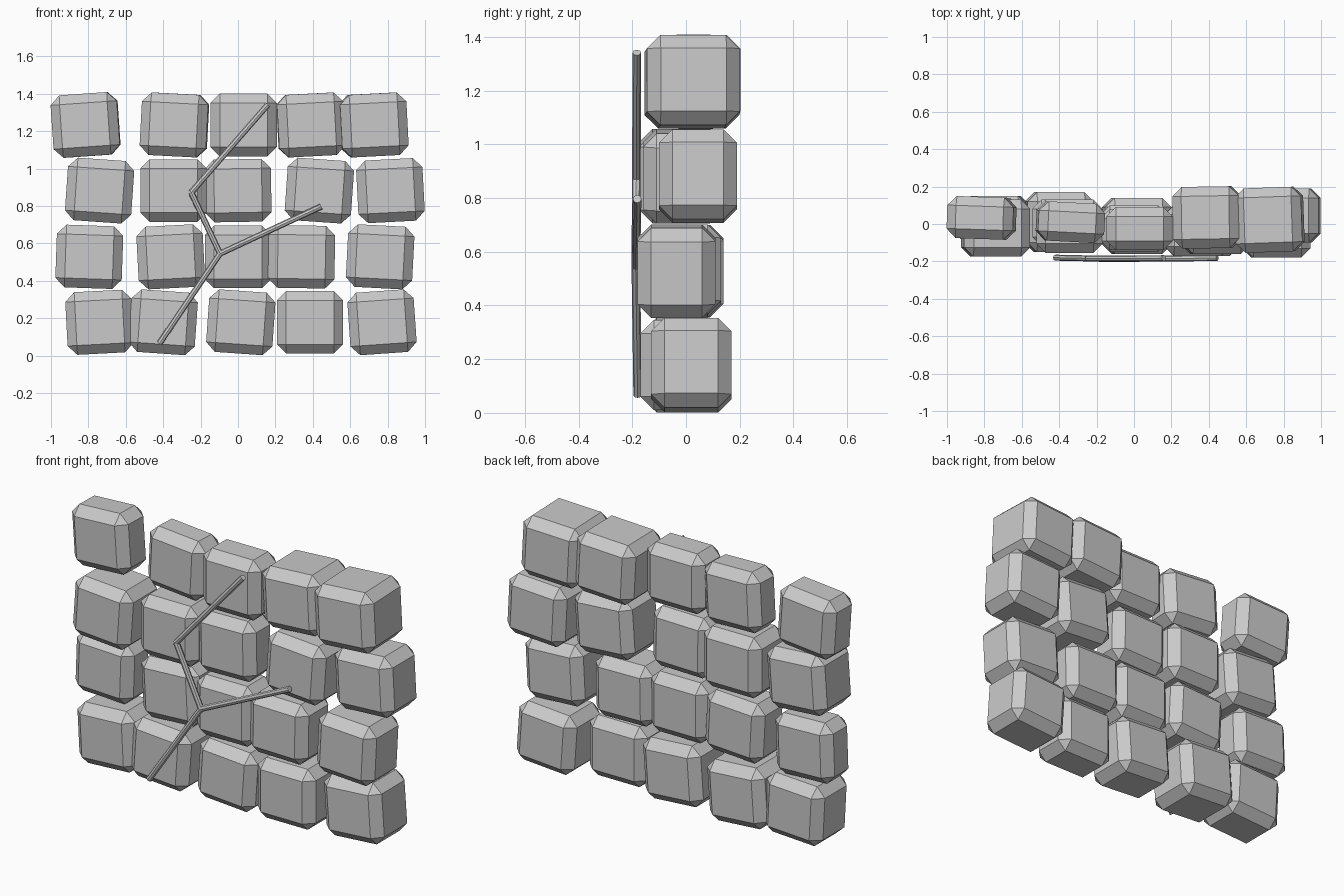
import bpy
import bmesh
from math import radians
from mathutils import Vector

default_cube = bpy.data.objects.get("Cube")
if default_cube:
    bpy.data.objects.remove(default_cube, do_unlink=True)


def make_material(name, colour):
    material = bpy.data.materials.new(name)
    material.use_nodes = True
    material.diffuse_color = colour
    shader = material.node_tree.nodes["Principled BSDF"]
    shader.inputs["Base Color"].default_value = colour
    return material


stone_grey = make_material("stone grey", (0.59, 0.59, 0.59, 1))


def add_object(name, bm):
    mesh = bpy.data.meshes.new(name)
    bm.to_mesh(mesh)
    bm.free()
    mesh.materials.append(stone_grey)
    obj = bpy.data.objects.new(name, mesh)
    bpy.context.collection.objects.link(obj)
    return obj


BLOCK_WIDTH, BLOCK_HEIGHT, CHAMFER = 0.355, 0.335, 0.05


def add_block(name, x, z, tilt, front, back, yaw=0):
    """Chamfered stone, tilted within the plane of the wall."""
    bm = bmesh.new()
    bmesh.ops.create_cube(bm, size=1)
    bmesh.ops.scale(bm, vec=(BLOCK_WIDTH, back - front, BLOCK_HEIGHT), verts=bm.verts)
    bmesh.ops.bevel(bm, geom=bm.edges[:], offset=CHAMFER, segments=1,
                    profile=0.5, affect="EDGES")
    obj = add_object(name, bm)
    obj.location = (x, (front + back) / 2, z)
    obj.rotation_euler = (0, -radians(tilt), radians(yaw))


def add_rod(name, start, end, radius=0.016):
    """Thin round rod between two points."""
    start, end = Vector(start), Vector(end)
    axis = end - start
    bm = bmesh.new()
    bmesh.ops.create_cone(bm, cap_ends=True, segments=8, radius1=radius,
                          radius2=radius, depth=axis.length)
    obj = add_object(name, bm)
    obj.location = (start + end) / 2
    obj.rotation_mode = "QUATERNION"
    obj.rotation_quaternion = axis.to_track_quat("Z", "Y")


# Stone courses from bottom to top: centre x, tilt, front y, back y, optional yaw
courses = {
    0.178: [(-.74, 3, -.14, .15), (-.4, -4, -.15, .17), (.015, -4, -.16, .14),
            (.385, 0, -.17, .09), (.77, 4, -.13, .17)],
    0.528: [(-.795, -2, -.08, .14), (-.36, 3, -.12, .13), (0, 0, -.15, .1),
            (.34, -1, -.17, .1), (.76, -3, -.18, .11)],
    0.882: [(-.74, -4, -.175, .13), (-.345, 0, -.155, .13), (0, 1, -.14, .08),
            (.435, -4, -.16, .14), (.815, 3, -.1, .19)],
    1.233: [(-.815, 4, -.08, .145, -2), (-.34, -3, -.095, .115, -3), (.03, 0, -.14, .09),
            (.39, 3, -.13, .2, 1), (.725, 3, -.15, .195, 2)],
}
for row, (height, stones) in enumerate(courses.items(), start=1):
    for column, (x, *shape) in enumerate(stones, start=1):
        add_block(f"stone_block_row_{row}_column_{column}", x, height, *shape)

# Branching crack across the front
foot = (-.42, -.18, .065)
fork = (-.096, -.187, .545)
bend = (-.25, -.185, .872)
top = (.16, -.183, 1.342)
branch_tip = (.445, -.182, .797)
add_rod("crack_lower", foot, fork)
add_rod("crack_middle", fork, bend)
add_rod("crack_upper", bend, top)
add_rod("crack_branch", fork, branch_tip)
